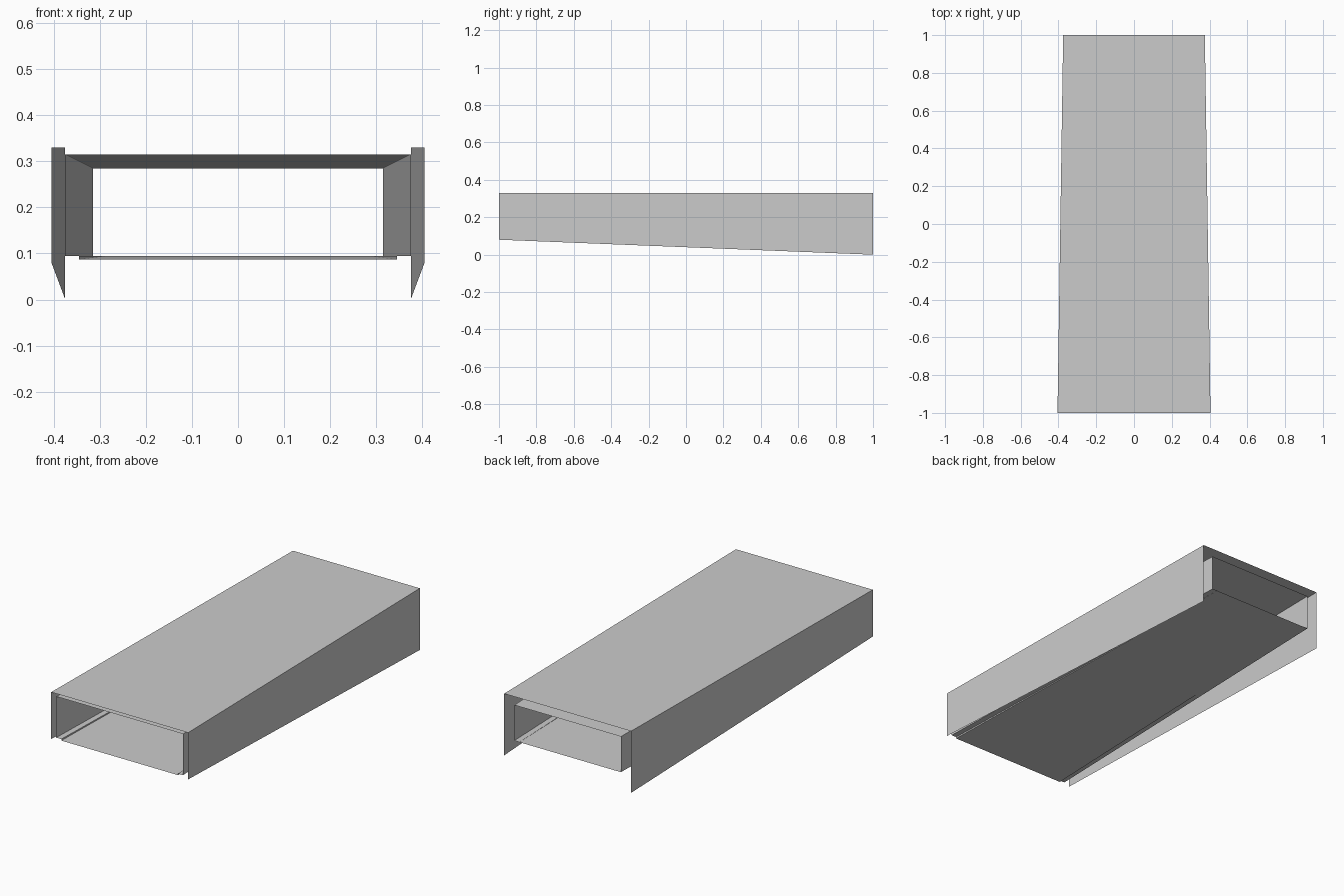
import bpy

if "Cube" in bpy.data.objects:
    bpy.data.objects.remove(bpy.data.objects["Cube"])


def loft(name, front, back):
    """Open sheet between a front half profile (x, z) and a back one, mirrored across x."""
    n = len(front)
    verts = [(x, -1, z) for x, z in front] + [(x, 1, z) for x, z in back]
    faces = [(i, i + 1, n + i + 1, n + i) for i in range(n - 1)]
    # full profile: right half followed by its mirror
    f = front + [(-x, z) for x, z in reversed(front)]
    b = back + [(-x, z) for x, z in reversed(back)]
    n = len(f)
    verts = [(x, -1, z) for x, z in f] + [(x, 1, z) for x, z in b]
    faces = [(i, i + 1, n + i + 1, n + i) for i in range(n - 1)]
    mesh = bpy.data.meshes.new(name)
    mesh.from_pydata(verts, [], faces)
    obj = bpy.data.objects.new(name, mesh)
    bpy.context.collection.objects.link(obj)
    return obj


# Outer cover: top and two tapered side walls
loft("outer_cover",
     [(0.405, 0.08), (0.405, 0.33)],
     [(0.375, 0.0), (0.375, 0.33)])

# Inner duct roof and walls
loft("inner_duct",
     [(0.375, 0.095), (0.375, 0.315)],
     [(0.315, 0.095), (0.315, 0.285)])

# Duct floor: side ledges, shallow step and sunken floor rising to the back
loft("duct_floor",
     [(0.375, 0.095), (0.345, 0.095), (0.345, 0.087)],
     [(0.315, 0.095), (0.285, 0.095), (0.285, 0.0945)])
